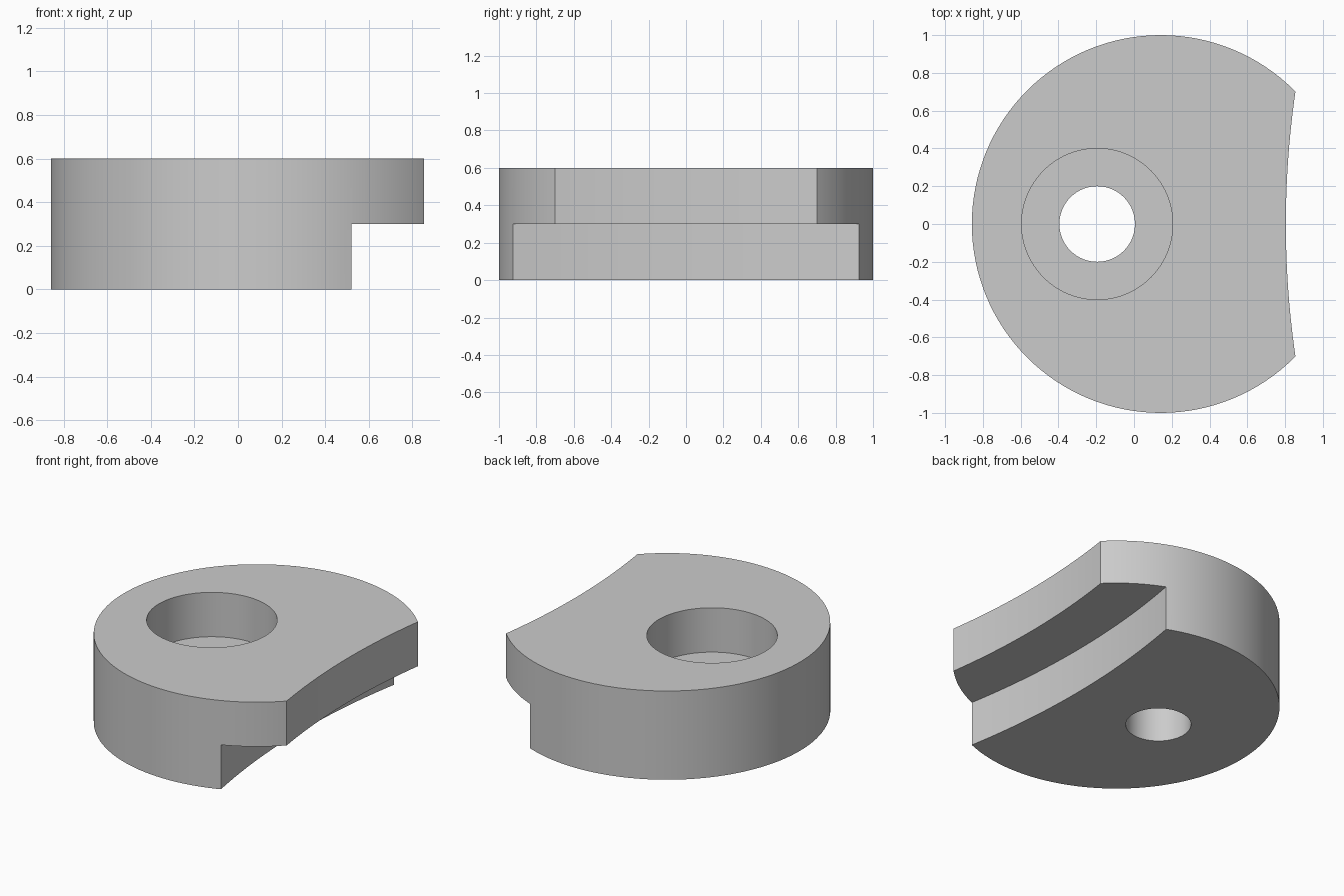
import bpy
import math

cube = bpy.data.objects.get("Cube")
if cube:
    bpy.data.objects.remove(cube, do_unlink=True)

DISC_X = 0.1415      # centre of the round body
HOLE_X = -0.195      # centre of the stepped bore
ARC_X = 5.67         # shared centre of the two concave side cuts
HEIGHT, STEP = 0.6, 0.3


def cylinder(name, x, radius, bottom, top, sides):
    bpy.ops.mesh.primitive_cylinder_add(
        vertices=sides, radius=radius, depth=top - bottom,
        location=(x, 0, (bottom + top) / 2))
    obj = bpy.context.object
    obj.name = name
    return obj


def cut(body, cutter):
    cutter.hide_render = True
    mod = body.modifiers.new(cutter.name, 'BOOLEAN')
    mod.operation = 'DIFFERENCE'
    mod.solver = 'EXACT'
    mod.object = cutter
    bpy.context.view_layer.objects.active = body
    bpy.ops.object.modifier_apply(modifier=mod.name)
    bpy.data.objects.remove(cutter, do_unlink=True)


# Round body
body = cylinder("stepped_disc", DISC_X, 1, 0, HEIGHT, 128)

# Concave side, and the deeper undercut below it
cut(body, cylinder("side_cutter", ARC_X, 4.866, -1, 1, 512))
cut(body, cylinder("undercut_cutter", ARC_X, 5.232, -0.5, STEP, 512))

# Through hole and counterbore
cut(body, cylinder("hole_cutter", HOLE_X, 0.2, -1, 1, 96))
cut(body, cylinder("counterbore_cutter", HOLE_X, 0.4, STEP, 1.2, 96))

# Plain grey finish
grey = bpy.data.materials.new("grey")
grey.use_nodes = True
colour = (0.6, 0.6, 0.6, 1)
grey.diffuse_color = colour
grey.node_tree.nodes["Principled BSDF"].inputs["Base Color"].default_value = colour
body.data.materials.clear()
body.data.materials.append(grey)

# Smooth round walls with sharp rims
bpy.ops.object.select_all(action='DESELECT')
body.select_set(True)
bpy.context.view_layer.objects.active = body
bpy.ops.object.shade_smooth_by_angle(angle=math.radians(30))
